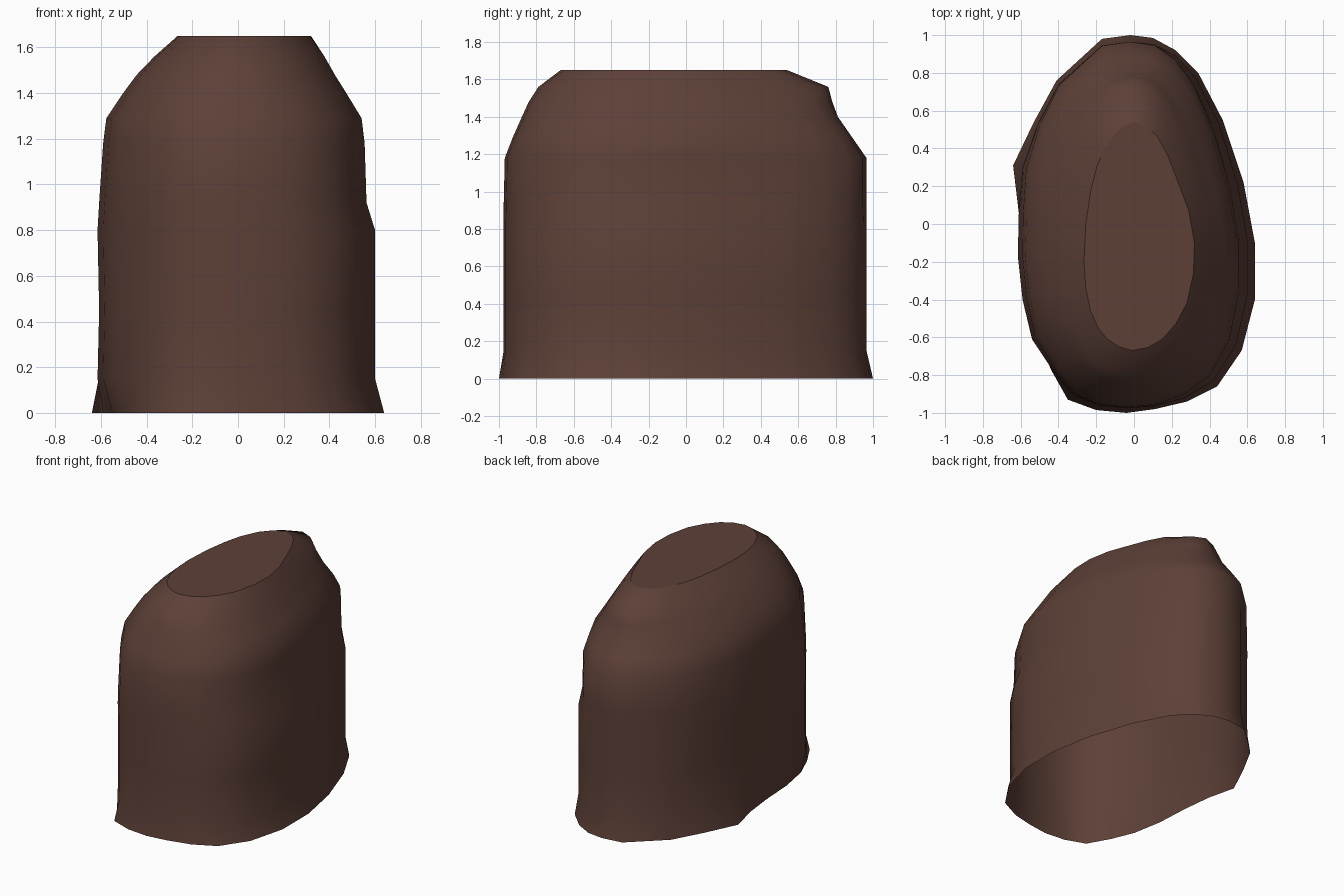
import bpy
import math

# Matched 24-point outlines, clockwise from the back (+y)
BASE = [(-.02, 1), (.10, .985), (.22, .92), (.34, .80), (.47, .55), (.58, .22),
        (.64, -.10), (.64, -.40), (.57, -.67), (.44, -.86), (.28, -.94), (.11, -.98),
        (-.04, -1), (-.20, -.985), (-.35, -.93), (-.44, -.77), (-.51, -.60), (-.55, -.38),
        (-.565, -.12), (-.59, .10), (-.64, .31), (-.53, .54), (-.41, .76), (-.17, .98)]
BODY = [(-.02, .965), (.11, .95), (.22, .89), (.33, .77), (.45, .53), (.55, .21),
        (.60, -.08), (.60, -.38), (.54, -.64), (.42, -.83), (.27, -.92), (.11, -.965),
        (-.04, -.975), (-.19, -.96), (-.33, -.90), (-.42, -.79), (-.54, -.61), (-.59, -.40),
        (-.615, -.17), (-.61, .06), (-.59, .30), (-.51, .53), (-.40, .74), (-.17, .945)]
TOP = [(0, .54), (.06, .52), (.12, .47), (.18, .36), (.23, .23), (.29, .07),
       (.32, -.10), (.315, -.26), (.28, -.42), (.22, -.53), (.15, -.61), (.07, -.655),
       (-.01, -.67), (-.08, -.65), (-.14, -.61), (-.19, -.55), (-.23, -.46), (-.255, -.34),
       (-.265, -.20), (-.255, 0), (-.23, .17), (-.195, .31), (-.14, .43), (-.07, .51)]

# Height and inward blend toward the top outline: left, right, front, back, back bump
LEVELS = [(.15, 0, 0, 0, 0, 0), (.45, .02, 0, 0, 0, 0), (.80, 0, 0, 0, 0, 0),
          (.92, .02, .14, 0, 0, 0), (1.18, .07, .17, .02, 0, 0),
          (1.29, .11, .21, .16, .18, 0), (1.40, .32, .45, .32, .36, 0),
          (1.48, .49, .63, .44, .47, -.04), (1.56, .71, .79, .61, .64, -.16),
          (1.65, 1, 1, 1, 1, 0)]

N = len(BASE)
verts = [(x, y, 0) for x, y in BASE]
for z, left, right, front, back, bump in LEVELS:
    for i in range(N):
        a = 2 * math.pi * i / N
        s, c = math.sin(a), math.cos(a)
        t = s * s * (right if s > 0 else left) + c * c * (back if c > 0 else front)
        t += bump * max(c, 0) ** 10
        (bx, by), (tx, ty) = BODY[i], TOP[i]
        verts.append((bx + (tx - bx) * t, by + (ty - by) * t, z))

# Walls with an open bottom, closed by the flat top
faces = []
for r in range(len(LEVELS)):
    for i in range(N):
        j = (i + 1) % N
        faces.append((r * N + j, r * N + i, (r + 1) * N + i, (r + 1) * N + j))
faces.append(tuple(reversed(range(len(LEVELS) * N, (len(LEVELS) + 1) * N))))

mesh = bpy.data.meshes.new("stump_shell")
mesh.from_pydata(verts, [], faces)
mesh.update()
stump = bpy.data.objects.new("stump_shell", mesh)
bpy.context.collection.objects.link(stump)

# Dark brown
brown = bpy.data.materials.new("dark_brown")
brown.diffuse_color = (.109, .051, .038, 1)
mesh.materials.append(brown)

# Smooth walls with a crisp cap edge
for p in mesh.polygons:
    p.use_smooth = True
cap = mesh.polygons[len(mesh.polygons) - 1]
cap_edges = set(cap.edge_keys)
for e in mesh.edges:
    if e.key in cap_edges:
        e.use_edge_sharp = True
